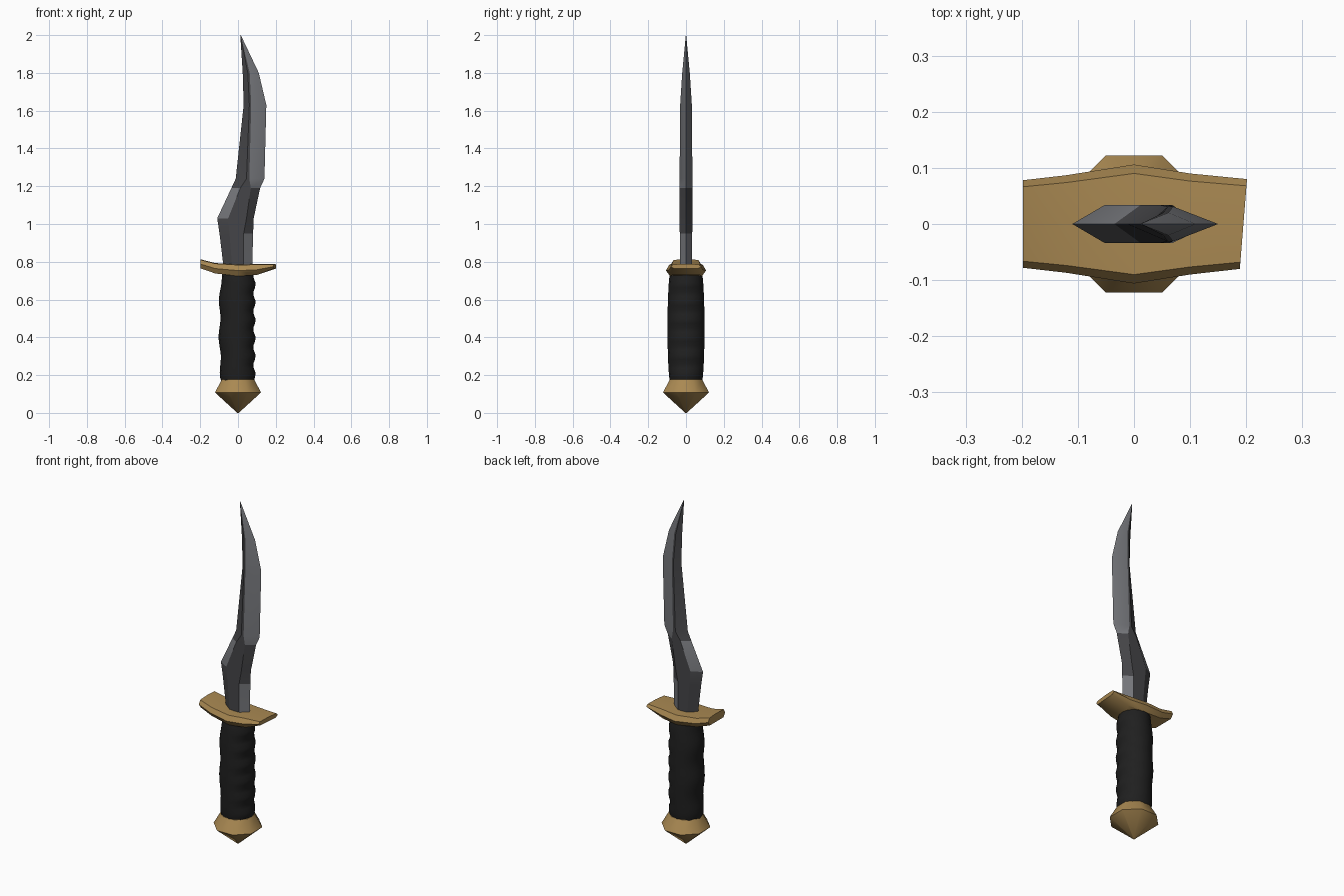
import bpy, bmesh
from math import sin, cos, pi, radians

cube = bpy.data.objects.get("Cube")
if cube:
    bpy.data.objects.remove(cube, do_unlink=True)


def material(name, rgb, metallic=0.0):
    m = bpy.data.materials.new(name)
    m.use_nodes = True
    m.diffuse_color = (*rgb, 1)
    m.node_tree.nodes["Principled BSDF"].inputs["Base Color"].default_value = (*rgb, 1)
    return m


steel = material("light steel", (0.18, 0.185, 0.20))
dark_steel = material("dark steel", (0.06, 0.06, 0.065))
brass = material("brass", (0.40, 0.25, 0.085))
leather = material("black leather", (0.014, 0.014, 0.014))


def loft(name, rings, mats, angle, rule=None):
    """Skin a list of equal rings; rule(segment, side) picks the material."""
    bm = bmesh.new()
    loops = [[bm.verts.new(p) for p in ring] for ring in rings]
    n = len(loops[0])
    for i, (a, b) in enumerate(zip(loops, loops[1:])):
        for j in range(n):
            k = (j + 1) % n
            face = bm.faces.new((a[j], a[k], b[k], b[j]))
            if rule:
                face.material_index = rule(i, j)
    bm.faces.new(loops[0][::-1])
    bm.faces.new(loops[-1])
    bmesh.ops.remove_doubles(bm, verts=bm.verts, dist=0.0005)
    bmesh.ops.recalc_face_normals(bm, faces=bm.faces)
    mesh = bpy.data.meshes.new(name)
    bm.to_mesh(mesh)
    bm.free()
    for m in mats:
        mesh.materials.append(m)
    obj = bpy.data.objects.new(name, mesh)
    bpy.context.collection.objects.link(obj)
    bpy.ops.object.select_all(action='DESELECT')
    obj.select_set(True)
    bpy.context.view_layer.objects.active = obj
    bpy.ops.object.shade_smooth_by_angle(angle=radians(angle))
    return obj


# Pommel: faceted cap ending in a point
def octagon(r, z):
    return [(r * cos(a), r * sin(a), z)
            for a in (pi / 8 + i * pi / 4 for i in range(8))]


loft("pommel", [octagon(0.004, 0), octagon(0.132, 0.108), octagon(0.092, 0.178)],
     [brass], 50)


# Grip: rounded handle with finger grooves along the +x side
def grip_ring(u):
    z = 0.165 + 0.57 * u
    swell = sin(pi * u) ** 0.5 if 0 < u < 1 else 0
    ring = []
    for i in range(16):
        c, s = cos(i * pi / 8), sin(i * pi / 8)
        if c > 0:
            rx = 0.087 + 0.007 * cos(2 * pi * (z - 0.68) / 0.095)
        else:
            rx = 0.086 + 0.012 * swell + 0.005 * cos(2 * pi * (z - 0.4) / 0.2)
        ring.append((rx * c, (0.084 + 0.014 * swell) * s, z))
    return ring


loft("grip", [grip_ring(i / 24) for i in range(25)], [leather], 50)

# Guard: curved bar, widest at the middle, ends turned up
guard_stations = [  # x, half depth, bottom, top
    (-0.198, 0.078, 0.765, 0.81), (-0.12, 0.087, 0.738, 0.79),
    (0, 0.106, 0.724, 0.783), (0.1, 0.09, 0.73, 0.785), (0.195, 0.08, 0.764, 0.786)]


def guard_ring(x, h, bottom, top):
    mid = (bottom + top) / 2
    profile = [(h, mid), (0.85 * h, top), (0, top + 0.003), (-0.85 * h, top),
               (-h, mid), (-0.8 * h, bottom), (0.8 * h, bottom)]
    skew = 0.08 if x > 0.15 else 0
    return [(x + skew * y, y, z) for y, z in profile]


loft("guard", [guard_ring(*s) for s in guard_stations], [brass], 50)

# Blade: wavy hexagonal section running out to a point
blade_stations = [  # z, left edge, left ridge, right ridge, right edge, half thickness
    (0.76, -0.075, -0.03, 0.03, 0.075, 0.033),
    (0.95, -0.098, -0.045, 0.03, 0.08, 0.033),
    (1.03, -0.11, -0.052, 0.045, 0.083, 0.034),
    (1.19, -0.035, 0.012, 0.068, 0.117, 0.034),
    (1.24, -0.012, 0.045, 0.06, 0.14, 0.034),
    (1.63, 0.03, 0.06, 0.07, 0.15, 0.031),
    (1.80, 0.025, 0.052, 0.062, 0.11, 0.02),
    (2.00, 0.012, 0.013, 0.014, 0.015, 0.001)]


def blade_ring(z, left, l, r, right, t):
    return [(left, 0, z), (l, -t, z), (r, -t, z), (right, 0, z), (r, t, z), (l, t, z)]


def blade_colour(segment, side):
    if side in (0, 5):              # left bevel
        return 0 if segment == 2 else 1
    if side in (2, 3):              # right bevel
        return 1 if segment in (1, 2) else 0
    return 1                        # flat


loft("blade", [blade_ring(*s) for s in blade_stations], [steel, dark_steel], 25,
     blade_colour)
